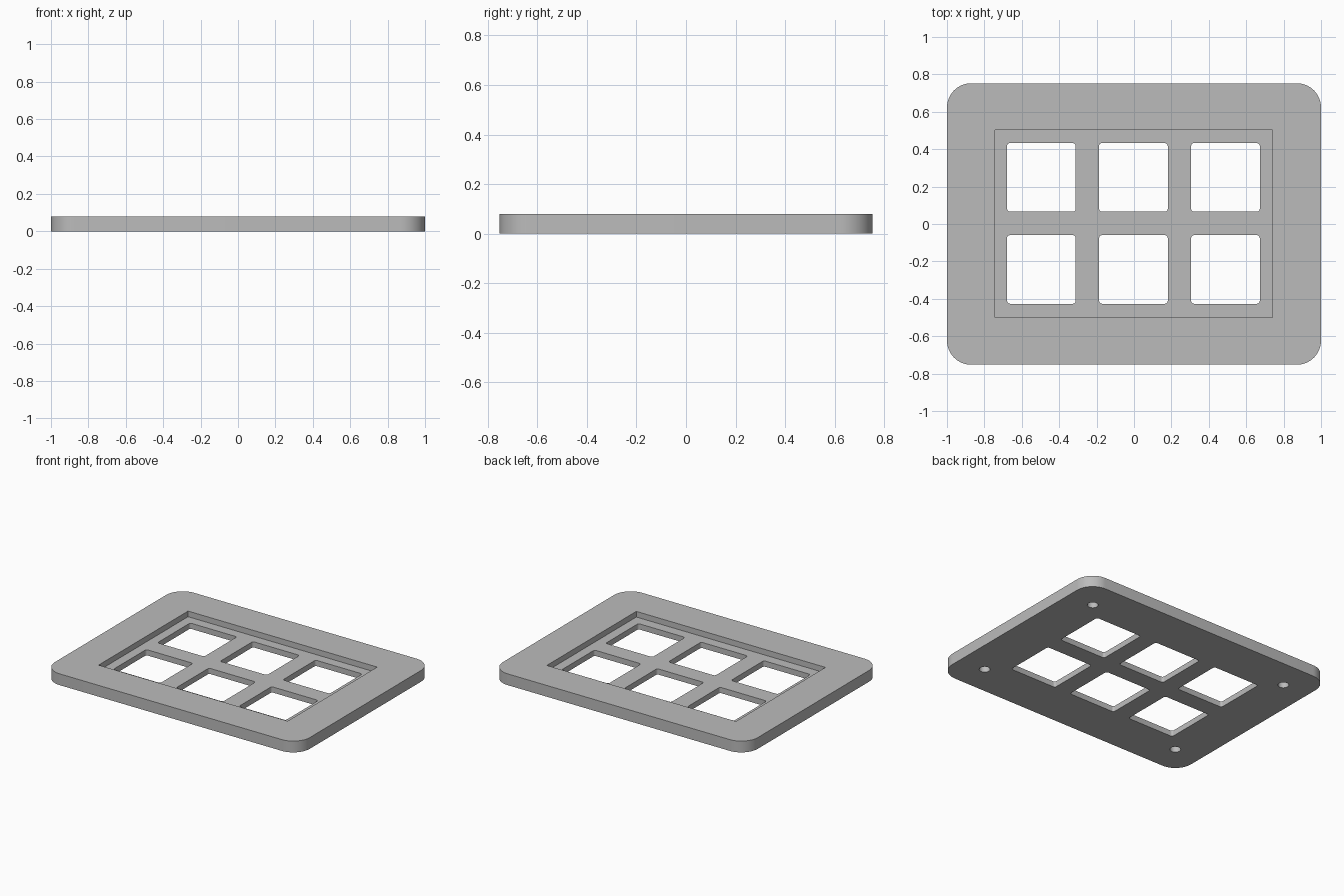
import bpy
import bmesh
import math

# Remove the default cube
cube = bpy.data.objects.get("Cube")
if cube:
    bpy.data.objects.remove(cube, do_unlink=True)

WIDTH, DEPTH, HEIGHT = 2.0, 1.505, 0.08
LEDGE_Z = 0.04            # floor of the recess
SHIFT = (-0.003, 0.003)   # recess and windows sit slightly off centre

grey = bpy.data.materials.new("plain_grey")
grey.use_nodes = True
COLOUR = (0.5, 0.5, 0.5, 1.0)
grey.diffuse_color = COLOUR
grey.node_tree.nodes["Principled BSDF"].inputs["Base Color"].default_value = COLOUR


def rounded_block(name, centre, size, z0, z1, radius=0.0, steps=8):
    """Upright block whose vertical edges are rounded."""
    bm = bmesh.new()
    verts = []
    for k, (sx, sy) in enumerate([(1, 1), (-1, 1), (-1, -1), (1, -1)]):
        cx = centre[0] + sx * (size[0] / 2 - radius)
        cy = centre[1] + sy * (size[1] / 2 - radius)
        for i in range(steps + 1 if radius else 1):
            a = math.pi / 2 * (k + i / steps)
            verts.append(bm.verts.new((cx + radius * math.cos(a),
                                       cy + radius * math.sin(a), z0)))
    base = bm.faces.new(verts)
    top = bmesh.ops.extrude_face_region(bm, geom=[base])["geom"]
    bmesh.ops.translate(bm, vec=(0, 0, z1 - z0),
                        verts=[g for g in top if isinstance(g, bmesh.types.BMVert)])
    # Merge coincident points where arcs form a full circle
    bmesh.ops.remove_doubles(bm, verts=bm.verts[:], dist=1e-5)
    bmesh.ops.recalc_face_normals(bm, faces=bm.faces[:])
    mesh = bpy.data.meshes.new(name)
    bm.to_mesh(mesh)
    bm.free()
    mesh.materials.append(grey)
    obj = bpy.data.objects.new(name, mesh)
    bpy.context.collection.objects.link(obj)
    return obj


def cut(target, cutter):
    """Subtract the cutter, then discard it."""
    cutter.hide_render = True
    mod = target.modifiers.new("cut", 'BOOLEAN')
    mod.operation = 'DIFFERENCE'
    mod.solver = 'EXACT'
    mod.object = cutter
    bpy.context.view_layer.objects.active = target
    bpy.ops.object.modifier_apply(modifier=mod.name)
    bpy.data.objects.remove(cutter, do_unlink=True)


# Plate with rounded corners
plate = rounded_block("window_plate", (0, 0), (WIDTH, DEPTH), 0, HEIGHT, 0.13, 16)

# Rectangular recess in the top
cut(plate, rounded_block("recess_cutter", (-0.002, 0.0015), (1.484, 1.003),
                         LEDGE_Z, HEIGHT + 0.1))

# Grid of six windows, three across and two deep
PITCH, WINDOW = 0.492, 0.367
for column in (-1, 0, 1):
    for row in (-0.5, 0.5):
        centre = (SHIFT[0] + column * PITCH, SHIFT[1] + row * PITCH)
        cut(plate, rounded_block("window_cutter", centre, (WINDOW, WINDOW),
                                 -0.1, HEIGHT + 0.1, 0.015, 4))

# Blind round holes near the corners of the underside
HOLE = 0.035
for sx in (-1, 1):
    for sy in (-1, 1):
        cut(plate, rounded_block("hole_cutter", (sx * 0.8, sy * 0.54),
                                 (2 * HOLE, 2 * HOLE), -0.1, 0.05, HOLE, 6))

# Smooth corners, crisp edges
bpy.ops.object.select_all(action='DESELECT')
plate.select_set(True)
bpy.context.view_layer.objects.active = plate
bpy.ops.object.shade_smooth_by_angle(angle=math.radians(30))
